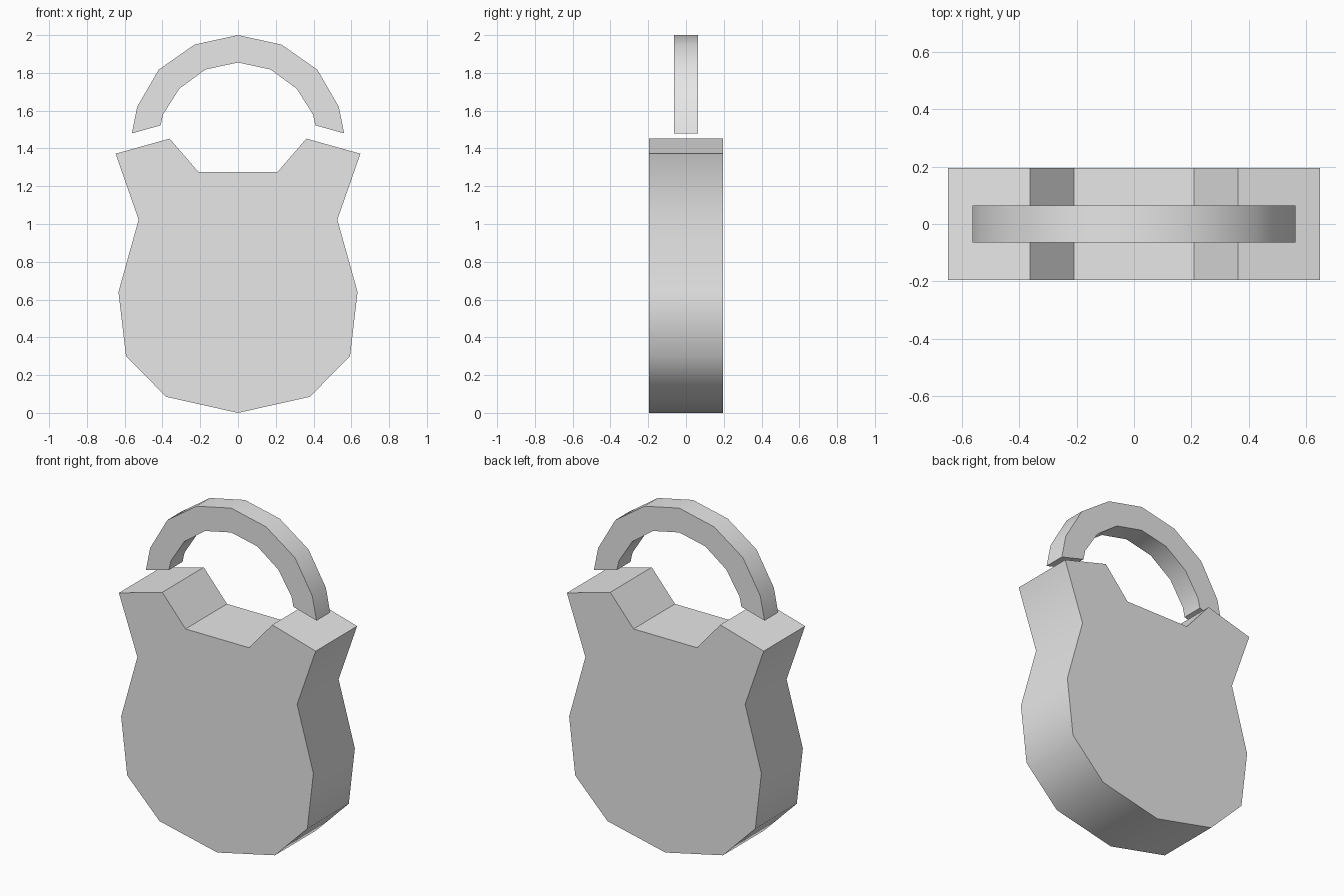
import bpy, bmesh
from math import radians

cube = bpy.data.objects.get("Cube")
if cube:
    bpy.data.objects.remove(cube, do_unlink=True)

grey = bpy.data.materials.new("plain grey")
grey.use_nodes = True
grey.diffuse_color = (0.8, 0.8, 0.8, 1)
grey.node_tree.nodes["Principled BSDF"].inputs["Base Color"].default_value = (0.8, 0.8, 0.8, 1)


def mirrored(right_half):
    """Close a right-hand outline with its mirror image, sharing points on x = 0."""
    return right_half + [(-x, z) for x, z in reversed(right_half) if x > 0]


def slab(name, outline, half_depth):
    """Extrude an x-z outline through y, smooth along its gentle bends."""
    bm = bmesh.new()
    face = bm.faces.new([bm.verts.new((x, -half_depth, z)) for x, z in outline])
    extruded = bmesh.ops.extrude_face_region(bm, geom=[face], use_keep_orig=True)
    moved = [g for g in extruded["geom"] if isinstance(g, bmesh.types.BMVert)]
    bmesh.ops.translate(bm, verts=moved, vec=(0, 2 * half_depth, 0))
    bmesh.ops.recalc_face_normals(bm, faces=bm.faces)
    for f in bm.faces:
        f.smooth = True
    mesh = bpy.data.meshes.new(name)
    bm.to_mesh(mesh)
    bm.free()
    mesh.set_sharp_from_angle(angle=radians(44))
    mesh.materials.append(grey)
    obj = bpy.data.objects.new(name, mesh)
    bpy.context.collection.objects.link(obj)
    return obj


# Lock body: rounded base, pinched waist, two shoulders around a notch
body = [(0, 0), (0.38, 0.085), (0.593, 0.30), (0.633, 0.64), (0.526, 1.023),
        (0.648, 1.372), (0.362, 1.452), (0.209, 1.275)]
slab("lock_body", mirrored(body), 0.195)

# Shackle: outer arc down to the slanted end, inner arc back up
outer = [(0, 2.0), (0.23, 1.95), (0.42, 1.817), (0.534, 1.62), (0.562, 1.48)]
inner = [(0.41, 1.522), (0.397, 1.58), (0.31, 1.717), (0.172, 1.818), (0, 1.855)]
arch = outer + inner
left_side = [(-x, z) for x, z in reversed(arch) if x > 0]
slab("shackle", arch + left_side, 0.064)
